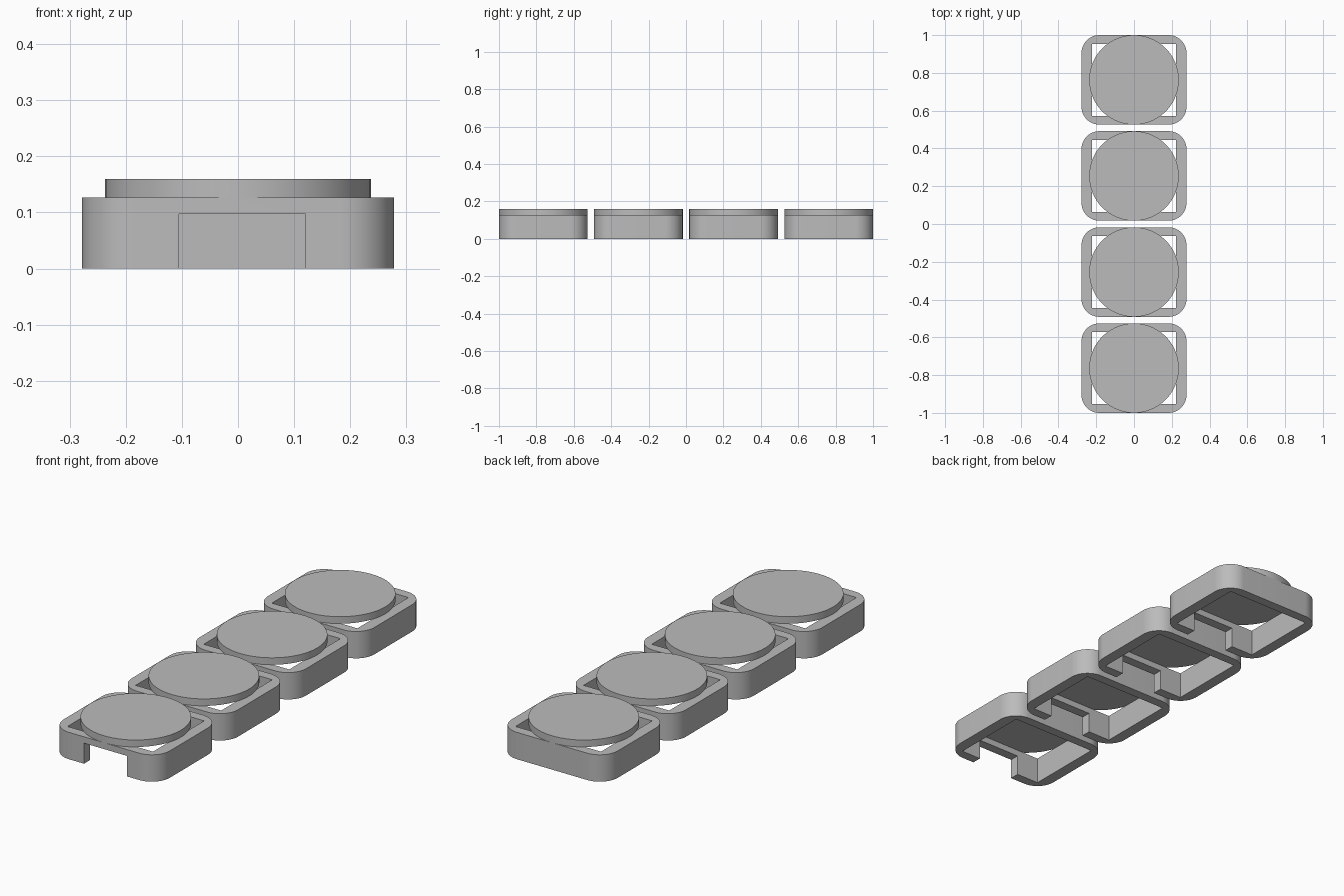
import bpy, bmesh, math
from mathutils import Vector

cube = bpy.data.objects.get("Cube")
if cube:
    bpy.data.objects.remove(cube, do_unlink=True)

UNITS, PITCH = 4, 0.5087
HALF_X, HALF_Y, FRAME_TOP = 0.278, 0.237, 0.127
CORNER, DISC_TOP = 0.095, 0.16

grey = bpy.data.materials.new("plain grey")
grey.use_nodes = True
colour = (0.5, 0.5, 0.5, 1)
grey.diffuse_color = colour
grey.node_tree.nodes["Principled BSDF"].inputs["Base Color"].default_value = colour


def prism(name, outline, z0, z1, y):
    """Extrude a flat outline upwards from z0 to z1."""
    bm = bmesh.new()
    face = bm.faces.new([bm.verts.new((px, py, z0)) for px, py in outline])
    top = bmesh.ops.extrude_face_region(bm, geom=[face])["geom"]
    bmesh.ops.translate(bm, vec=Vector((0, 0, z1 - z0)),
                        verts=[v for v in top if isinstance(v, bmesh.types.BMVert)])
    bmesh.ops.recalc_face_normals(bm, faces=bm.faces)
    mesh = bpy.data.meshes.new(name)
    bm.to_mesh(mesh)
    bm.free()
    mesh.materials.append(grey)
    obj = bpy.data.objects.new(name, mesh)
    obj.location.y = y
    bpy.context.collection.objects.link(obj)
    return obj


def arc(cx, cy, r, start, sweep, steps):
    return [(cx + r * math.cos(start + sweep * i / steps),
             cy + r * math.sin(start + sweep * i / steps)) for i in range(steps + 1)]


def rectangle(x0, x1, y0, y1):
    return [(x0, y0), (x1, y0), (x1, y1), (x0, y1)]


def rounded_rectangle(hx, hy, r):
    points = []
    for k, (sx, sy) in enumerate([(1, 1), (-1, 1), (-1, -1), (1, -1)]):
        points += arc(sx * (hx - r), sy * (hy - r), r, k * math.pi / 2, math.pi / 2, 16)
    return points


def smooth(obj):
    bpy.ops.object.select_all(action='DESELECT')
    obj.select_set(True)
    bpy.context.view_layer.objects.active = obj
    bpy.ops.object.shade_smooth_by_angle(angle=math.radians(30))


def cut(obj, cutter):
    mod = obj.modifiers.new("cut", 'BOOLEAN')
    mod.operation, mod.solver, mod.object = 'DIFFERENCE', 'EXACT', cutter
    bpy.context.view_layer.objects.active = obj
    bpy.ops.object.modifier_apply(modifier=mod.name)
    bpy.data.objects.remove(cutter, do_unlink=True)


for i in range(UNITS):
    y = (i - (UNITS - 1) / 2) * PITCH
    # Rounded frame with a square opening and a notch in its front wall
    frame = prism(f"frame_{i + 1}", rounded_rectangle(HALF_X, HALF_Y, CORNER), 0, FRAME_TOP, y)
    cut(frame, prism("opening", rectangle(-0.2235, 0.2235, -0.191, 0.191), -0.1, 0.3, y))
    cut(frame, prism("notch", rectangle(-0.105, 0.12, -0.3, -0.1), -0.1, 0.097, y))
    smooth(frame)
    # Round lid resting on the frame
    lid = prism(f"lid_{i + 1}", arc(0, 0, HALF_Y, 0, 2 * math.pi, 96)[:-1],
                FRAME_TOP, DISC_TOP, y)
    smooth(lid)
